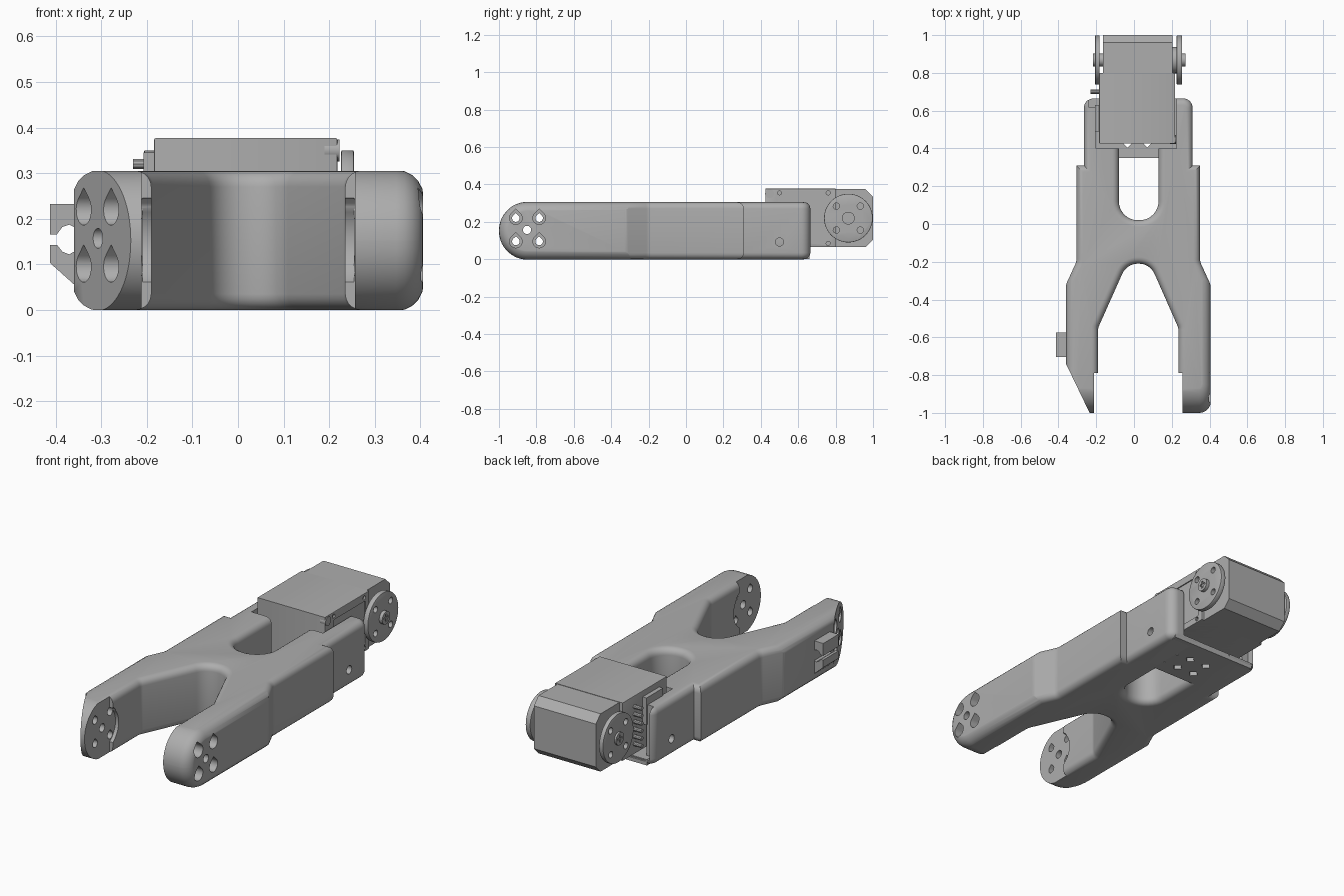
import bpy, bmesh, math
from mathutils import Vector

cube = bpy.data.objects.get("Cube")
if cube:
    bpy.data.objects.remove(cube, do_unlink=True)

grey = bpy.data.materials.new("plain_grey")
grey.use_nodes = True
grey.diffuse_color = (0.42, 0.42, 0.42, 1)
grey.node_tree.nodes["Principled BSDF"].inputs["Base Color"].default_value = (0.42, 0.42, 0.42, 1)


def rounded(points, steps=8):
    """Outline from (u, v, corner radius) points."""
    out = []
    for i, (u, v, r) in enumerate(points):
        p = Vector((u, v))
        if not r:
            out.append(p)
            continue
        a = (Vector(points[i - 1][:2]) - p).normalized()
        b = (Vector(points[(i + 1) % len(points)][:2]) - p).normalized()
        half = a.angle(b) / 2
        centre = p + (a + b).normalized() * r / math.sin(half)
        start = p + a * r / math.tan(half) - centre
        end = p + b * r / math.tan(half) - centre
        for k in range(steps + 1):
            t = k / steps
            sweep = math.pi - 2 * half
            out.append(centre + (start * math.sin((1 - t) * sweep) + end * math.sin(t * sweep)) / math.sin(sweep))
    return out


def circle(u, v, r, n=32):
    return [(u + r * math.cos(math.tau * i / n), v + r * math.sin(math.tau * i / n)) for i in range(n)]


def teardrop(u, v, r):
    arc = [math.radians(135 + 270 * i / 20) for i in range(21)]
    return [(u, v + r * 1.41)] + [(u + r * math.cos(a), v + r * math.sin(a)) for a in arc]


def box2(u0, u1, v0, v1):
    return [(u0, v0), (u1, v0), (u1, v1), (u0, v1)]


def prism(name, outline, axis, lo, hi, rim=0, segments=5):
    """Extrude an outline along an axis, optionally rounding both rims."""
    place = {"x": lambda u, v, w: (w, u, v), "y": lambda u, v, w: (u, w, v),
             "z": lambda u, v, w: (u, v, w)}[axis]
    bm = bmesh.new()
    bottom = [bm.verts.new(place(u, v, lo)) for u, v in outline]
    top = [bm.verts.new(place(u, v, hi)) for u, v in outline]
    caps = [bm.faces.new(bottom), bm.faces.new(top)]
    n = len(outline)
    for i in range(n):
        j = (i + 1) % n
        bm.faces.new((bottom[i], bottom[j], top[j], top[i]))
    bmesh.ops.recalc_face_normals(bm, faces=bm.faces)
    if rim:
        edges = [e for f in caps for e in f.edges]
        bmesh.ops.bevel(bm, geom=edges, offset=rim, offset_type='OFFSET', segments=segments,
                        profile=0.5, affect='EDGES', clamp_overlap=False)
    mesh = bpy.data.meshes.new(name)
    bm.to_mesh(mesh)
    bm.free()
    mesh.materials.append(grey)
    ob = bpy.data.objects.new(name, mesh)
    bpy.context.collection.objects.link(ob)
    return ob


def combine(target, tool, operation='DIFFERENCE'):
    mod = target.modifiers.new("combine", 'BOOLEAN')
    mod.object, mod.operation, mod.solver = tool, operation, 'EXACT'
    bpy.context.view_layer.objects.active = target
    bpy.ops.object.modifier_apply(modifier=mod.name)
    bpy.data.objects.remove(tool, do_unlink=True)


def cut(target, outline, axis, lo, hi):
    combine(target, prism("cutter", outline, axis, lo, hi))


# Forked body, with a slot open at the back
body = prism("forked_body", rounded([
    (-.08, .665, 0), (-.265, .665, .05), (-.265, .31, 0), (-.305, .31, 0),
    (-.305, -.2, .06), (-.36, -.32, .06), (-.36, -1.1, 0), (-.19, -1.1, 0),
    (-.19, -.55, .05), (-.038, -.21, .09), (.085, -.21, .09), (.235, -.55, .05),
    (.235, -1.1, 0), (.405, -1.1, 0), (.405, -.32, .06), (.35, -.2, .06),
    (.35, .31, 0), (.31, .31, 0), (.31, .665, .05), (.13, .665, 0),
    (.13, .02, .1), (-.08, .02, .1)]), "z", 0, .305, rim=.035)

# Round the fork tips
combine(body, prism("tip_envelope", rounded([
    (-1, -.002, .153), (.8, -.002, 0), (.8, .307, 0), (-1, .307, .153)], 16),
    "x", -.362, .407, rim=.06), 'INTERSECT')

# Slanted right tip, recessed inner faces
cut(body, [(-.42, -.615), (-.5, -1.1), (-.2206, -1.03)], "z", -.1, .5)
cut(body, box2(-.211, .256, -1.1, -.79), "z", -.1, .5)
cut(body, circle(-.85, .153, .11), "x", -.209, .254)

# Screw holes through the tips, with wide outer seats
for y in (-.91, -.785):
    for z in (.095, .22):
        cut(body, teardrop(y, z, .02), "x", -.6, .6)
        cut(body, teardrop(y, z, .034), "x", .31, .6)
        cut(body, teardrop(y, z, .034), "x", -.6, -.255)
cut(body, circle(-.85, .157, .022, 16), "x", -.6, .6)

# Motor pocket, side screw holes and cable space
cut(body, box2(-.2, .225, .4, .8), "z", .03, .5)
cut(body, box2(-.242, -.1, .62, .8), "z", .03, .5)
cut(body, circle(.5, .092, .022, 16), "x", -.6, .6)

# Perforated floor under the motor
floor = prism("pocket_floor", box2(-.23, .275, .35, .66), "z", .0005, .032)
for x in (-.14, -.035, .07, .175):
    for y in (.43, .53):
        cut(floor, circle(x, y, .026, 4), "z", -.1, .1)

# Cable clip on the right arm
prism("clip_upper_jaw", [(-.412, .232), (-.355, .232), (-.355, .18), (-.37, .187),
                         (-.385, .182), (-.397, .166), (-.412, .166)], "y", -.705, -.575)
prism("clip_lower_jaw", [(-.412, .143), (-.397, .143), (-.385, .128), (-.37, .122),
                         (-.355, .13), (-.355, .052), (-.412, .103)], "y", -.705, -.575)

# Motor housing
prism("motor_housing", [(.43, .065), (.96, .065), (1, .105), (1, .335), (.96, .375), (.43, .375)],
      "x", -.165, .203)
case = prism("motor_case", box2(.425, .8, .065, .377), "x", -.184, .218, rim=.004, segments=2)
cut(case, rounded([(.5, .335, .01), (.77, .335, .01), (.77, .1, .01), (.5, .1, .01)], 3), "x", .212, .3)
for y, z in ((.5, .355), (.76, .355), (.76, .085)):
    cut(case, circle(y, z, .011, 12), "x", .208, .3)
prism("corner_screw", circle(.447, .35, .024, 20), "x", .19, .223)

# Output disc and idler disc with hubs
for name, lo, hi, hub_lo, hub_hi in (("output", .226, .254, .2, .272), ("idler", -.206, -.182, -.216, -.16)):
    disc = prism(name + "_disc", circle(.868, .22, .13, 48), "x", lo, hi, rim=.003, segments=2)
    for dy in (-.064, .064):
        for dz in (-.064, .064):
            cut(disc, circle(.868 + dy, .22 + dz, .017, 16), "x", -.5, .5)
    hub = prism(name + "_hub", circle(.868, .22, .034, 24), "x", hub_lo, hub_hi)
    for w, h in ((.02, .005), (.005, .02)):
        edge = hub_hi if hub_hi > 0 else hub_lo
        cut(hub, box2(.868 - w, .868 + w, .22 - h, .22 + h), "x", edge - .006, edge + .006)
prism("output_collar", circle(.868, .22, .07, 32), "x", .19, .23)

# Cable connectors on the motor's right side
prism("connector_block", box2(.49, .63, .2, .345), "x", -.207, -.17)
for i in range(6):
    prism("connector_pin", circle(.7, .12 + .04 * i, .011, 10), "x", -.23, -.17)

# Smooth curved faces, keep sharp edges
bpy.ops.object.select_all(action='DESELECT')
for ob in bpy.context.collection.objects:
    if ob.type == 'MESH':
        ob.select_set(True)
        bpy.context.view_layer.objects.active = ob
bpy.ops.object.shade_smooth_by_angle(angle=math.radians(30))
